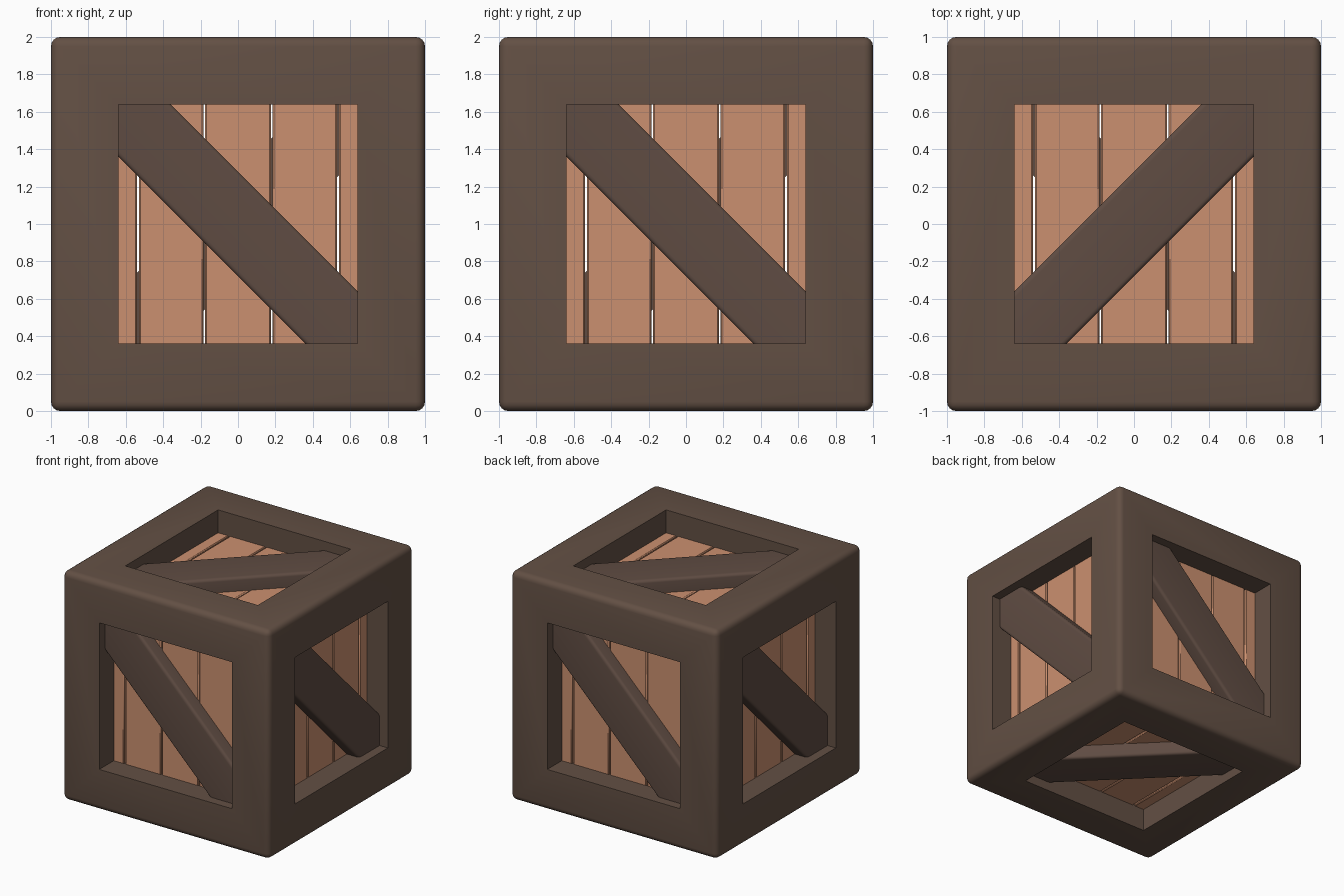
import bpy, bmesh, math
from mathutils import Vector, Matrix

if "Cube" in bpy.data.objects:
    bpy.data.objects.remove(bpy.data.objects["Cube"])

OPEN = 0.64          # half size of each face opening
C = Vector((0, 0, 1))


def material(name, col):
    m = bpy.data.materials.new(name)
    m.diffuse_color = (*col, 1)
    m.use_nodes = True
    m.node_tree.nodes["Principled BSDF"].inputs["Base Color"].default_value = m.diffuse_color
    return m


DARK = material("dark_wood", (0.125, 0.08, 0.058))
BRACE = material("brace_wood", (0.115, 0.072, 0.055))
LIGHT = material("light_wood", (0.60, 0.28, 0.16))


def add(name, bm, mat):
    bmesh.ops.recalc_face_normals(bm, faces=bm.faces[:])
    me = bpy.data.meshes.new(name)
    bm.to_mesh(me)
    bm.free()
    ob = bpy.data.objects.new(name, me)
    bpy.context.collection.objects.link(ob)
    if mat:
        me.materials.append(mat)
    return ob


def smooth(ob):
    bpy.ops.object.select_all(action='DESELECT')
    ob.select_set(True)
    bpy.context.view_layer.objects.active = ob
    bpy.ops.object.shade_smooth_by_angle(angle=math.radians(40))


def box(size, centre):
    bm = bmesh.new()
    bmesh.ops.create_cube(bm, size=1, matrix=Matrix.Translation(centre) @ Matrix.Diagonal((*size, 1)))
    return bm


# Frame: rounded cube with a square tunnel cut along every axis
bm = box((2, 2, 2), C)
bmesh.ops.bevel(bm, geom=bm.edges[:], offset=0.05, segments=4, profile=0.5, affect='EDGES')
frame = add("frame", bm, DARK)
bpy.context.view_layer.objects.active = frame
for axis in range(3):
    size = [OPEN * 2] * 3
    size[axis] = 3
    cutter = add("cutter", box(size, C), None)
    cutter.hide_render = True
    mod = frame.modifiers.new("cut", 'BOOLEAN')
    mod.operation = 'DIFFERENCE'
    mod.solver = 'EXACT'
    mod.object = cutter
    bpy.ops.object.modifier_apply(modifier=mod.name)
    bpy.data.objects.remove(cutter)
smooth(frame)


def face_parts(side, u, v, n):
    """Planks and diagonal brace of one side; u = right, v = up, n = outward."""
    M = Matrix.Translation(C) @ Matrix((u, v, n)).transposed().to_4x4()

    # Upright planks with narrow gaps
    for i, (a, b) in enumerate([(-0.72, -0.541), (-0.529, -0.184), (-0.176, 0.176),
                                (0.184, 0.529), (0.541, 0.72)]):
        bm = box((b - a, 1.44, 0.08), ((a + b) / 2, 0, 0.76))
        bmesh.ops.bevel(bm, geom=bm.edges[:], offset=0.008, segments=1, affect='EDGES')
        bm.transform(M)
        smooth(add(f"{side}_plank_{i + 1}", bm, LIGHT))

    # Diagonal brace fitted into the opening corners
    k, s = OPEN, 0.36
    bm = bmesh.new()
    pts = [(-k, k), (-k, s), (s, -k), (k, -k), (k, -s), (-s, k)]
    f = bm.faces.new([bm.verts.new((x, y, 0.76)) for x, y in pts])
    r = bmesh.ops.extrude_face_region(bm, geom=[f])
    top = [g for g in r["geom"] if isinstance(g, bmesh.types.BMVert)]
    bmesh.ops.translate(bm, verts=top, vec=(0, 0, 0.16))
    edges = [e for e in bm.edges if all(w in top for w in e.verts) and e.calc_length() > 1]
    bmesh.ops.bevel(bm, geom=edges, offset=0.025, segments=3, profile=0.5, affect='EDGES')
    bm.transform(M)
    smooth(add(f"{side}_brace", bm, BRACE))


X, Y, Z = Vector((1, 0, 0)), Vector((0, 1, 0)), Vector((0, 0, 1))
face_parts("front", X, Z, -Y)
face_parts("right", Y, Z, X)
face_parts("back", -X, Z, Y)
face_parts("left", -Y, Z, -X)
face_parts("top", -X, Y, Z)
face_parts("bottom", X, Y, -Z)
